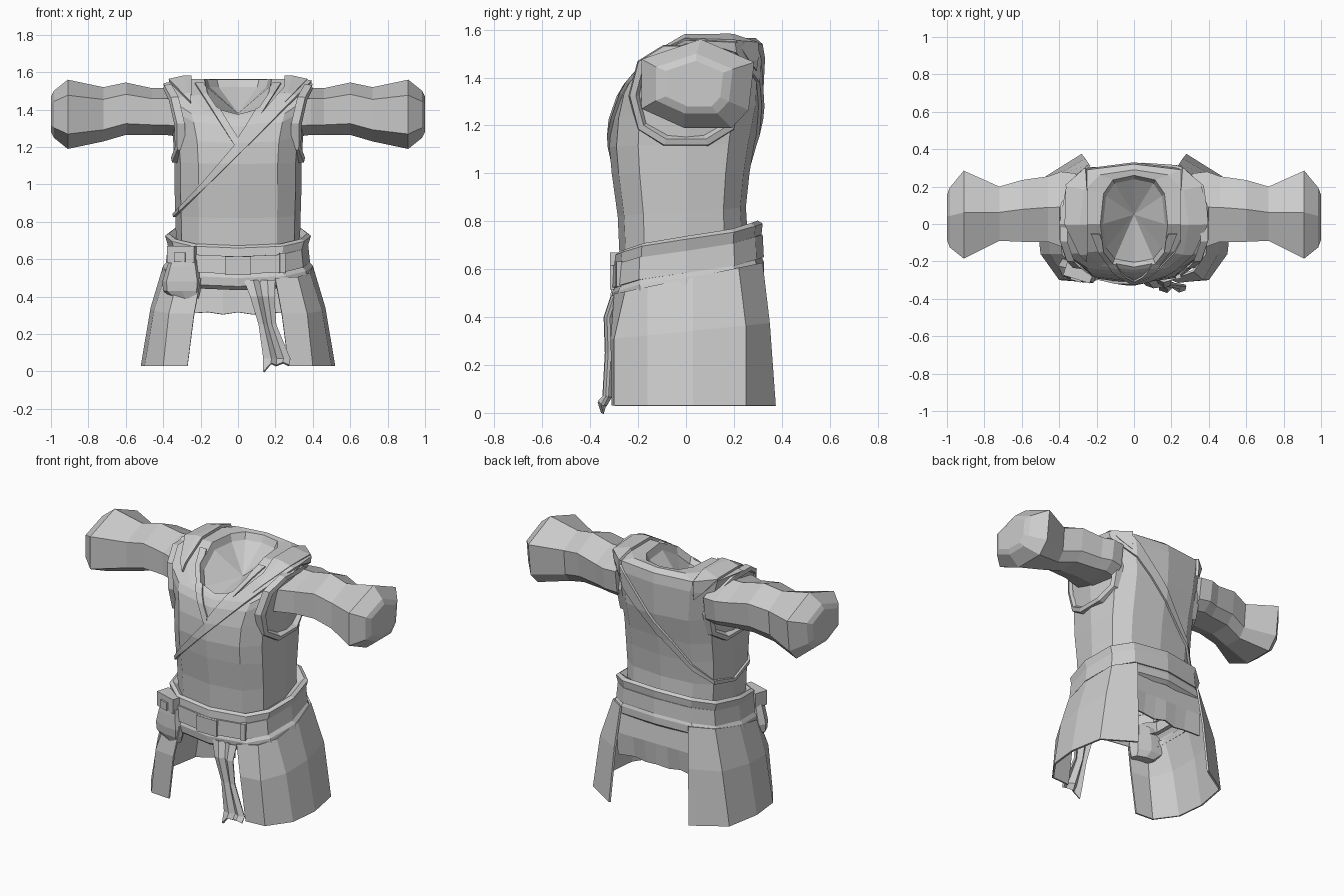
import bpy, bmesh, math
from mathutils import Vector

if "Cube" in bpy.data.objects:
    bpy.data.objects.remove(bpy.data.objects["Cube"])

cloth = bpy.data.materials.new("grey_cloth")
cloth.use_nodes = True
cloth.diffuse_color = (0.6, 0.6, 0.6, 1)
cloth.node_tree.nodes["Principled BSDF"].inputs["Base Color"].default_value = (0.6, 0.6, 0.6, 1)


def finish(name, bm, mirror=False, thick=0, offset=-1):
    mesh = bpy.data.meshes.new(name)
    bm.to_mesh(mesh)
    bm.free()
    mesh.materials.append(cloth)
    ob = bpy.data.objects.new(name, mesh)
    bpy.context.collection.objects.link(ob)
    if thick:
        mod = ob.modifiers.new("thickness", "SOLIDIFY")
        mod.thickness, mod.offset = thick, offset
    if mirror:
        ob.modifiers.new("mirror", "MIRROR")
    return ob


def loft(name, rows, closed=True, caps=False, **kw):
    bm = bmesh.new()
    vs = [[bm.verts.new(p) for p in row] for row in rows]
    n = len(rows[0])
    for a, b in zip(vs, vs[1:]):
        for i in range(n if closed else n - 1):
            j = (i + 1) % n
            bm.faces.new((a[i], a[j], b[j], b[i]))
    if caps:
        bm.faces.new(vs[0])
        bm.faces.new(vs[-1])
        bmesh.ops.recalc_face_normals(bm, faces=bm.faces)
    return finish(name, bm, **kw)


def power(v, p):
    return math.copysign(abs(v) ** p, v)


def ring(hx, front, back, zf, zs, zb, n=12, p=0.68):
    """Boxy loop whose height differs at front, sides and back."""
    pts = []
    for i in range(n):
        a = math.tau * i / n
        s = power(math.sin(a), p)
        y = s * (back if s > 0 else -front)
        z = zs + ((zb if s > 0 else zf) - zs) * abs(s) ** 1.7
        pts.append((hx * power(math.cos(a), p), y, z))
    return pts


def tilted(hx, front, back, z):
    return ring(hx, front, back, z - 0.065, z, z + 0.065)


# Tunic body, rising from the waist to the neck opening
body = [
    ring(.33, -.275, .26, .60, .64, .70),
    ring(.335, -.285, .25, .82, .84, .86),
    ring(.34, -.31, .265, 1.0, 1.0, 1.0),
    ring(.34, -.32, .285, 1.11, 1.12, 1.12),
    ring(.35, -.31, .32, 1.22, 1.29, 1.28),
    ring(.38, -.285, .33, 1.31, 1.46, 1.48),
    ring(.40, -.26, .32, 1.35, 1.54, 1.54),
    ring(.29, -.245, .29, 1.365, 1.565, 1.565),
    ring(.18, -.23, .26, 1.375, 1.565, 1.56),
]
tunic = loft("tunic", body)

# Undershirt surface sunk inside the neck opening
loft("undershirt", [body[-1],
                    ring(.165, -.205, .24, 1.35, 1.52, 1.52),
                    [(0, .05, 1.38)] * 12])


def layer(name, planes, thick=.014, mirror=False):
    """Raised cloth layer: the part of the tunic in front of every plane."""
    bm = bmesh.new()
    bm.from_mesh(tunic.data)
    for co, no in planes:
        geom = bm.verts[:] + bm.edges[:] + bm.faces[:]
        bmesh.ops.bisect_plane(bm, geom=geom, plane_co=Vector(co),
                               plane_no=Vector(no), clear_inner=True)
    finish(name, bm, mirror=mirror, thick=thick, offset=1)


# Diagonal wrap over the left shoulder, collar and shoulder bands
layer("diagonal_wrap", [((.40, 0, 1.55), (-.72, 0, .73)),
                        ((.28, 0, 1.55), (.71, 0, -.62))])
layer("collar_trim", [((0, 0, 1.25), (.31, 0, -.20)), ((.045, 0, 1.25), (-.31, 0, .20)),
                      ((0, 0, 0), (1, 0, 0)), ((0, -.05, 0), (0, -1, 0))], .01, True)
layer("shoulder_band", [((.25, 0, 0), (1, 0, 0)), ((.25, 0, 1.43), (-.7, 0, .7))],
      .018, True)


# Armhole rims, following the curve of the sides
def armhole(x, grow):
    pts = []
    for i in range(10):
        a = math.tau * i / 10
        y = (.225 + grow) * power(math.cos(a), .8)
        z = 1.325 + (.205 + grow) * power(math.sin(a), .8)
        pts.append((x + .13 * max(0, z - 1.2) - .9 * y * y, y, z))
    return pts


loft("armhole_rim", [armhole(.32, .015), armhole(.36, .01), armhole(.365, -.015),
                     armhole(.32, -.04)], mirror=True)

# Sleeves with a ridge on top: x, centre y, half depth, centre z, half height
outline = [(-1, .55), (-1, -.57), (-.25, -1), (.6, -1), (.9, -.6), (1, .48), (.05, 1)]
sleeve = []
for x, cy, hy, cz, hz in [(.31, .07, .20, 1.385, .13), (.39, .08, .20, 1.39, .125),
                          (.46, .08, .175, 1.39, .125), (.60, .07, .165, 1.405, .14),
                          (.72, .055, .145, 1.375, .145), (.91, .05, .235, 1.375, .185),
                          (.985, .035, .16, 1.375, .125), (1.0, .035, .12, 1.375, .095)]:
    sleeve.append([(x, cy + hy * u, cz + hz * v) for u, v in outline])
loft("sleeve", sleeve, caps=True, mirror=True)

# Belt and the gathered hip cloth below it
loft("hip_cloth", [tilted(.385, -.28, .30, .50), tilted(.41, -.305, .325, .52),
                   tilted(.40, -.31, .325, .565), tilted(.37, -.295, .31, .60)])
loft("belt", [tilted(.35, -.28, .29, .585), tilted(.385, -.315, .325, .585),
              tilted(.375, -.31, .32, .68), tilted(.35, -.28, .29, .68)])
loft("waist_sash", [tilted(.35, -.29, .30, .675), tilted(.375, -.30, .315, .675),
                    tilted(.39, -.295, .32, .725), tilted(.37, -.28, .30, .738),
                    tilted(.325, -.255, .26, .71)])


def block(name, centre, size, turn=0):
    bm = bmesh.new()
    bmesh.ops.create_cube(bm, size=1)
    for v in bm.verts:
        v.co = Vector(a * b for a, b in zip(v.co, size))
    ob = finish(name, bm)
    ob.location = centre
    ob.rotation_euler.z = turn


block("belt_buckle", (0, -.308, .566), (.14, .02, .10))
block("belt_loop", (.235, -.278, .58), (.03, .03, .105), .2)

# Side skirt panels, open at front and back centre
hem = [(.27, -.31), (.40, -.30), (.50, -.16), (.52, .03), (.48, .25), (.28, .375)]
middle = [(.235, -.315), (.37, -.30), (.45, -.16), (.467, .03), (.43, .25), (.26, .35)]
top = [(.20, -.30), (.32, -.255), (.385, -.16), (.40, .03), (.36, .22), (.24, .32)]
loft("skirt_panel", [[(x, y, .03) for x, y in hem],
                     [(x, y, .34 + .1 * y) for x, y in middle],
                     [(x, y, .56 + .21 * y) for x, y in top]],
     closed=False, thick=.012, mirror=True)

# Short back panel with a wavy hem
xs = [.27, .16, .08, 0, -.08, -.16, -.27]
loft("back_panel", [[(x, .29 + .01 * math.cos(25 * x), .31 + .006 * math.cos(40 * x)) for x in xs],
                    [(x, .305, .45) for x in xs],
                    [(x, .285, .60) for x in xs]], closed=False, thick=.012)

# Hanging sash ends: height, depth, left edge, right edge
rows = []
for z, y, a, b in [(.01, -.355, .135, .275), (.07, -.335, .135, .28), (.25, -.325, .11, .205),
                   (.40, -.33, .065, .195), (.49, -.30, .03, .20)]:
    rows.append([(a + (b - a) * t, y - fold, z + rise * (z < .05))
                 for t, fold, rise in [(0, 0, -.01), (.3, .014, .035), (.5, -.012, .025),
                                       (.75, .012, .04), (1, 0, .025)]])
loft("hanging_sash", rows, closed=False, thick=.014)

# Belt pouch with flap and clasp
pouch = []
for z, cx, hx, hy in [(.39, -.28, .07, .035), (.43, -.30, .10, .055), (.48, -.30, .105, .06),
                      (.56, -.295, .085, .055), (.60, -.29, .075, .05)]:
    pouch.append([(cx + hx * power(math.cos(a), .7),
                   -.25 - .25 * (cx + hx * math.cos(a) + .3) + hy * power(math.sin(a), .7), z)
                  for a in (math.tau * i / 8 for i in range(8))])
loft("pouch", pouch, caps=True)
block("pouch_flap", (-.295, -.255, .625), (.15, .085, .09), -.3)
block("pouch_clasp", (-.31, -.295, .61), (.06, .02, .05), -.3)
